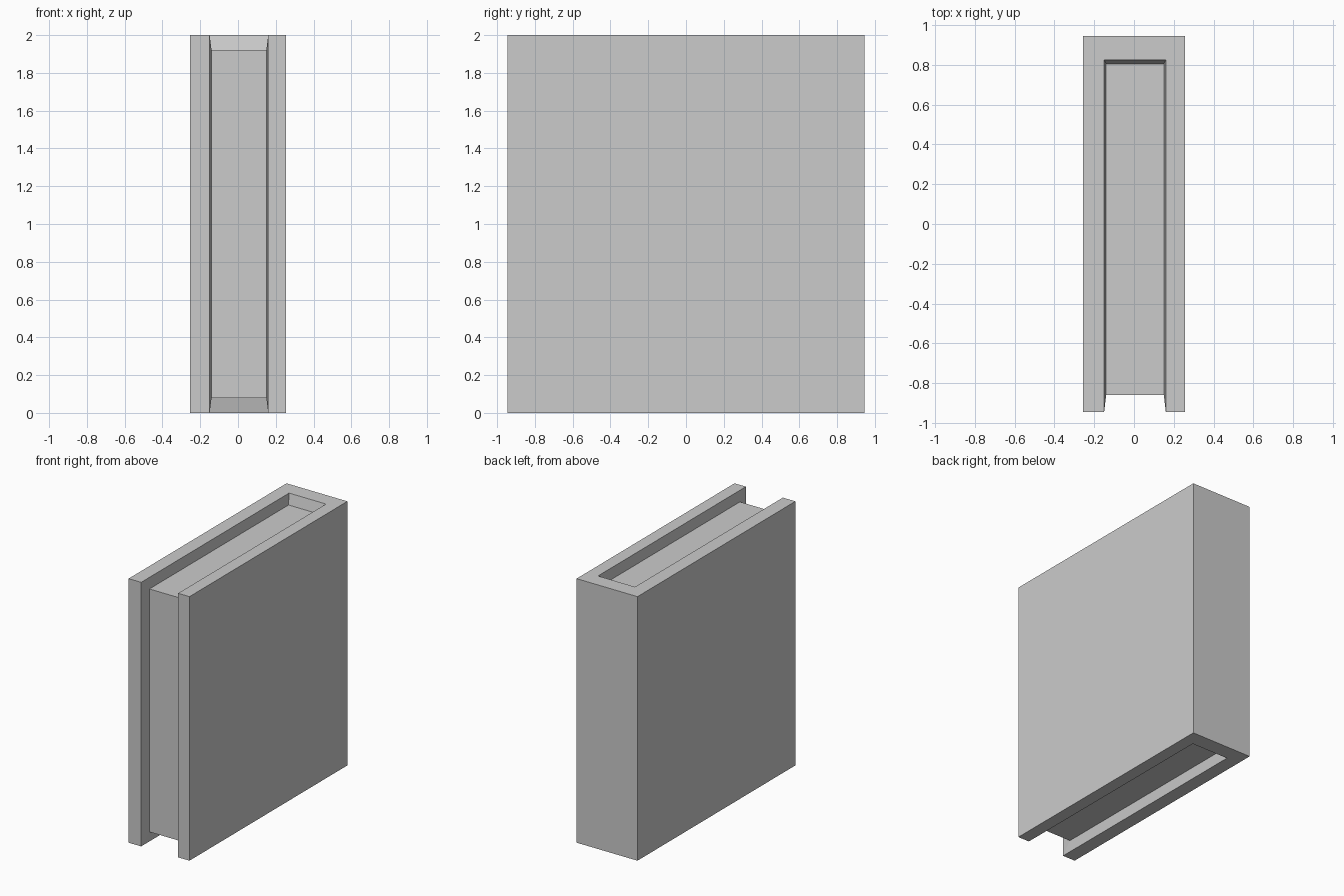
import bpy
import bmesh

if "Cube" in bpy.data.objects:
    bpy.data.objects.remove(bpy.data.objects["Cube"], do_unlink=True)

# Single grey used on the whole book
grey = bpy.data.materials.new("plain_grey")
grey.use_nodes = True
colour = (0.6, 0.6, 0.6, 1)
grey.diffuse_color = colour
grey.node_tree.nodes["Principled BSDF"].inputs["Base Color"].default_value = colour

HALF_W, HALF_D, HEIGHT = 0.255, 0.945, 2.0


def c_ring(bm, lip_left, lip_right, front, back, low, high):
    """Left and right C-shaped paths: back low, front low, front high, back high."""
    return [[bm.verts.new((x, y, z)) for y, z in
             ((back, low), (front, low), (front, high), (back, high))]
            for x in (lip_left, lip_right)]


# Book: covers and spine, with a page block sunk into three sides
bm = bmesh.new()
outer = c_ring(bm, -HALF_W, HALF_W, -HALF_D, HALF_D, 0, HEIGHT)
lip = c_ring(bm, -0.15, 0.16, -HALF_D, 0.825, 0, HEIGHT)
pages = c_ring(bm, -0.14, 0.15, -0.86, 0.805, 0.08, HEIGHT - 0.08)

# Cover boards
for side in outer:
    bm.faces.new(side)

# Spine back
bm.faces.new((outer[0][0], outer[1][0], outer[1][3], outer[0][3]))

# Cover rims and the inner cover walls sloping down to the pages
for s in range(2):
    for i in range(3):
        for a, b in ((outer, lip), (lip, pages)):
            bm.faces.new((a[s][i], a[s][i + 1], b[s][i + 1], b[s][i]))

# Spine rims and inner spine walls at both ends
for i in (0, 3):
    for a, b in ((outer, lip), (lip, pages)):
        bm.faces.new((a[0][i], a[1][i], b[1][i], b[0][i]))

# Page edges: bottom, front and top
for i in range(3):
    bm.faces.new((pages[0][i], pages[0][i + 1], pages[1][i + 1], pages[1][i]))

bmesh.ops.recalc_face_normals(bm, faces=bm.faces[:])
mesh = bpy.data.meshes.new("book")
bm.to_mesh(mesh)
bm.free()
mesh.materials.append(grey)
book = bpy.data.objects.new("book", mesh)
bpy.context.collection.objects.link(book)
